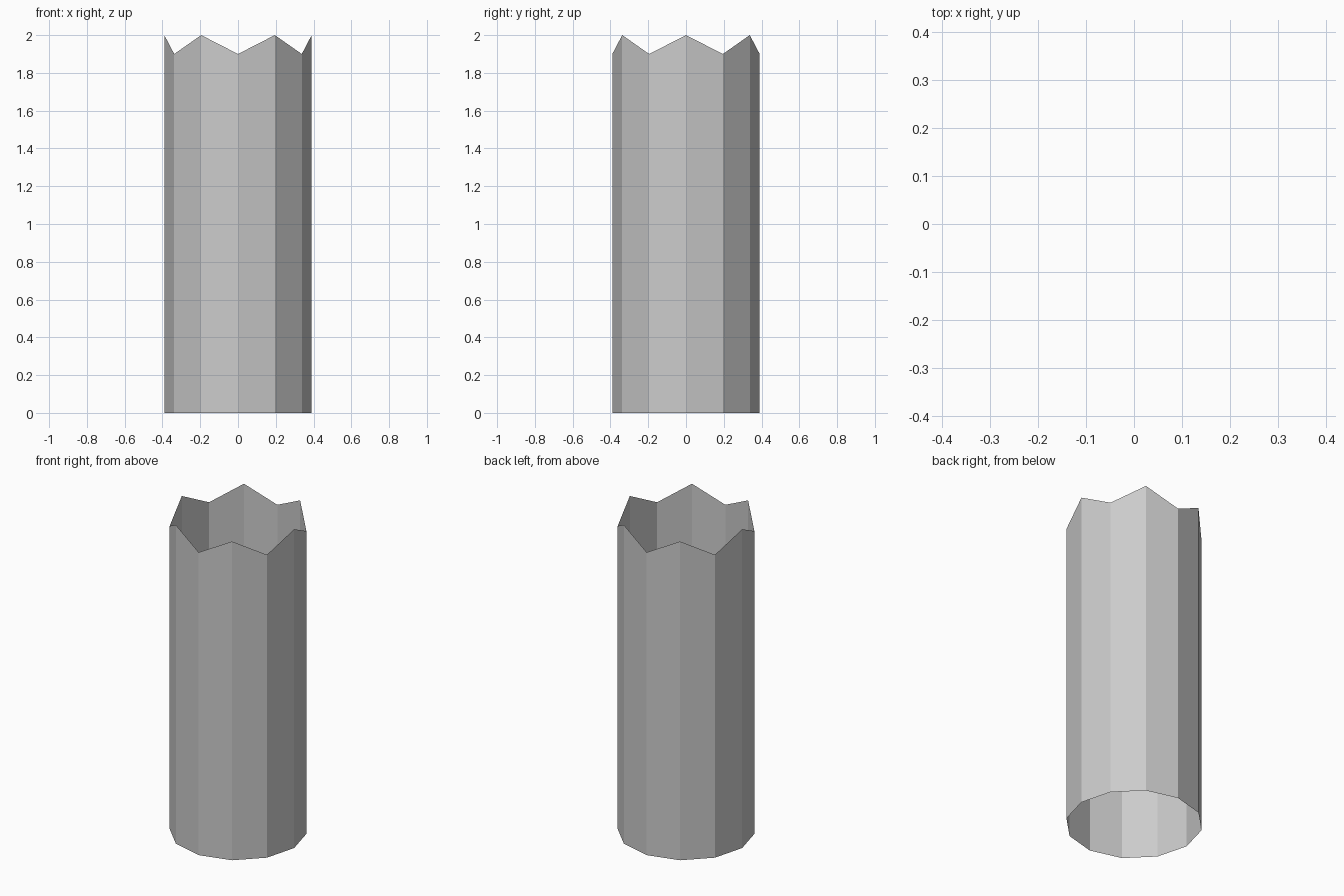
import bpy, bmesh
from math import cos, sin, pi

if "Cube" in bpy.data.objects:
    bpy.data.objects.remove(bpy.data.objects["Cube"])

SIDES, RADIUS, HIGH, LOW = 12, 0.39, 2.0, 1.9

# Open twelve-sided tube with a zigzag upper rim
bm = bmesh.new()
bottom, top = [], []
for i in range(SIDES):
    a = 2 * pi * i / SIDES
    x, y = RADIUS * cos(a), RADIUS * sin(a)
    bottom.append(bm.verts.new((x, y, 0)))
    top.append(bm.verts.new((x, y, LOW if i % 2 else HIGH)))
for i in range(SIDES):
    j = (i + 1) % SIDES
    bm.faces.new((bottom[i], bottom[j], top[j], top[i]))

mesh = bpy.data.meshes.new("zigzag_tube")
bm.to_mesh(mesh)
bm.free()
tube = bpy.data.objects.new("zigzag_tube", mesh)
bpy.context.collection.objects.link(tube)
